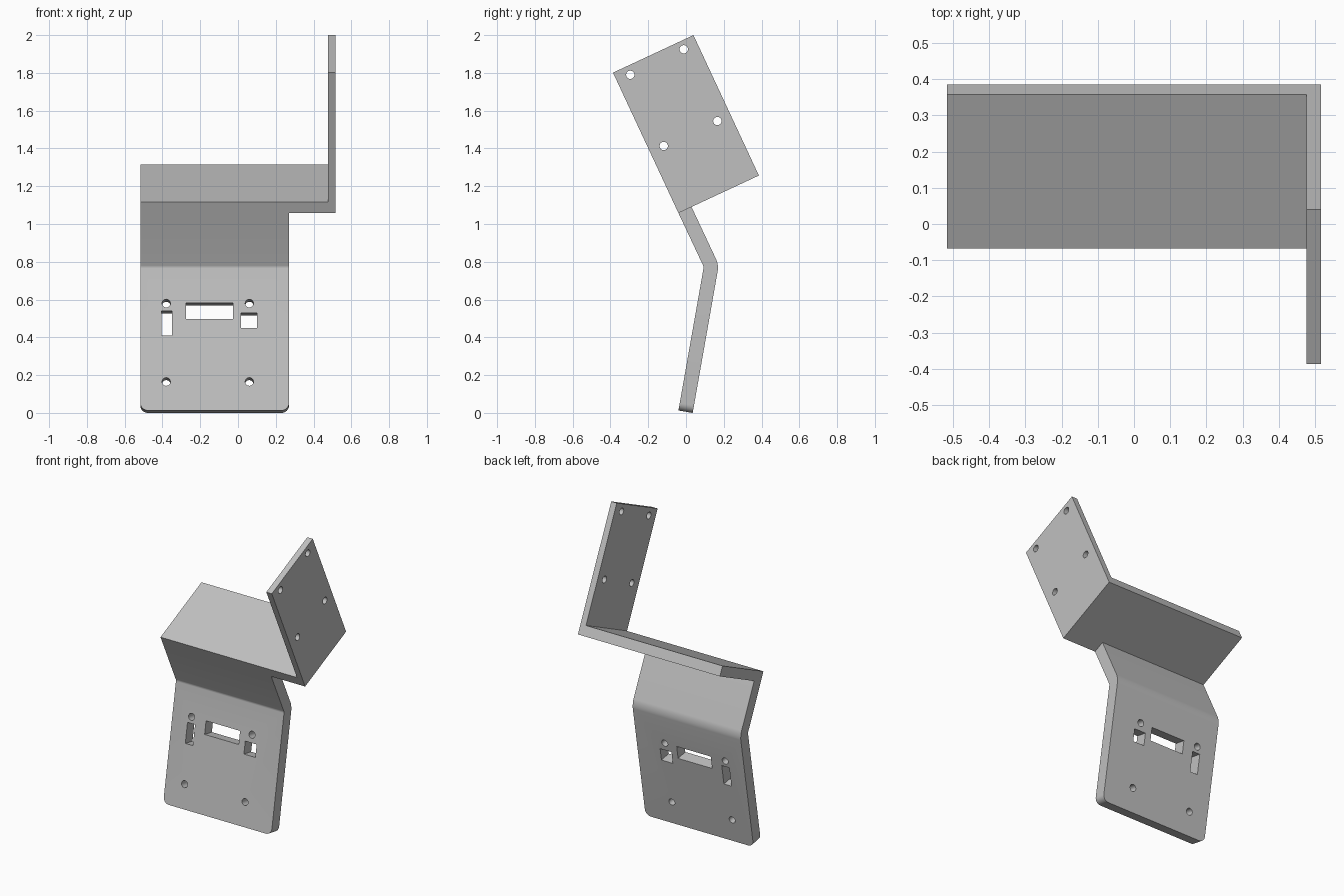
import bpy, bmesh
from math import radians, tan, cos
from mathutils import Matrix, Vector

if "Cube" in bpy.data.objects:
    bpy.data.objects.remove(bpy.data.objects["Cube"], do_unlink=True)

LEAN, TILT = radians(10), radians(25)      # lower plate lean, upper bracket tilt
LEFT, RIGHT, INNER = -0.517, 0.517, 0.477
NECK_RIGHT = 0.27
THICK, WIDTH, HEIGHT, SHELF = 0.0765, 0.47, 0.82, 0.065
FOOT = Vector((0, -0.04, 0.013))           # front bottom edge of the lower plate
ELBOW = Vector((0, 0.094, 0.773))          # inside of the bend
CORNER = Vector((0, -0.04, 1.058))         # front bottom edge of the shelf

lean = Matrix.Rotation(-LEAN, 4, 'X')
tilt = Matrix.Rotation(TILT, 4, 'X')

grey = bpy.data.materials.new("grey")
grey.use_nodes = True
colour = (0.53, 0.53, 0.53, 1)
grey.diffuse_color = colour
grey.node_tree.nodes["Principled BSDF"].inputs["Base Color"].default_value = colour


def prism(bm, points, direction):
    """Extrude a closed outline along a direction."""
    face = bm.faces.new([bm.verts.new(p) for p in points])
    moved = bmesh.ops.extrude_face_region(bm, geom=[face])["geom"]
    bmesh.ops.translate(bm, vec=direction,
                        verts=[g for g in moved if isinstance(g, bmesh.types.BMVert)])
    bmesh.ops.recalc_face_normals(bm, faces=bm.faces)


def make_object(name, bm):
    mesh = bpy.data.meshes.new(name)
    bm.to_mesh(mesh)
    bm.free()
    mesh.materials.append(grey)
    obj = bpy.data.objects.new(name, mesh)
    bpy.context.collection.objects.link(obj)
    return obj


def boolean(target, tool, operation):
    mod = target.modifiers.new(operation.lower(), 'BOOLEAN')
    mod.operation, mod.solver, mod.object = operation, 'EXACT', tool
    bpy.context.view_layer.objects.active = target
    bpy.ops.object.modifier_apply(modifier=mod.name)
    bpy.data.objects.remove(tool, do_unlink=True)


def bevel(bm, test, size, segments):
    edges = [e for e in bm.edges if test(*(v.co for v in e.verts))]
    bmesh.ops.bevel(bm, geom=edges, offset=size, offset_type='OFFSET',
                    segments=segments, profile=0.5, affect='EDGES')


# Bent plate: leaning lower panel and neck, running up to the shelf
back_lower = lean @ Vector((0, THICK, 0))
back_upper = tilt @ Vector((0, THICK, 0))
half_bend = (TILT + LEAN) / 2
mitre = Matrix.Rotation((TILT - LEAN) / 2, 4, 'X') @ Vector((0, THICK / cos(half_bend), 0))
outline = [FOOT, ELBOW, CORNER, CORNER + back_upper, ELBOW + mitre, FOOT + back_lower]
bm = bmesh.new()
prism(bm, [p + Vector((LEFT, 0, 0)) for p in outline], (NECK_RIGHT - LEFT, 0, 0))


def along_x(a, b, point):
    return (abs(a.x - b.x) > 0.5 and abs(a.z - point.z) < 0.02 and abs(a.y - point.y) < 0.02)


# rounded bend, outer then inner, and rounded bottom corners
bevel(bm, lambda a, b: along_x(a, b, ELBOW + mitre), 0.1 * tan(half_bend), 6)
bevel(bm, lambda a, b: along_x(a, b, ELBOW), 0.024 * tan(half_bend), 6)
bevel(bm, lambda a, b: max(a.z, b.z) < 0.05 and abs(a.x - b.x) < 0.01, 0.04, 8)
mount = make_object("mounting_bracket", bm)

# Shelf with the upright side plate, an L section
bm = bmesh.new()
section = [(LEFT, 0), (RIGHT, 0), (RIGHT, HEIGHT), (INNER, HEIGHT), (INNER, SHELF), (LEFT, SHELF)]
prism(bm, [CORNER + tilt @ Vector((x, 0, h)) for x, h in section],
      tilt @ Vector((0, WIDTH, 0)))
boolean(mount, make_object("shelf_and_side_plate", bm), 'UNION')

# Cutouts: screw holes and connector slots in the panel, holes in the side plate
bm = bmesh.new()


def hole(centre, turn):
    bmesh.ops.create_cone(bm, cap_ends=True, segments=24, radius1=0.022, radius2=0.022,
                          depth=0.3, matrix=Matrix.Translation(centre) @ turn)


def on_panel(x, z):
    return Vector((x, FOOT.y + (z - FOOT.z) * tan(LEAN), z))


for x in (-0.38, 0.06):
    for z in (0.165, 0.58):
        hole(on_panel(x, z), lean @ Matrix.Rotation(radians(90), 4, 'X'))
for x0, x1, z0, z1 in ((-0.405, -0.35, 0.41, 0.54), (-0.275, -0.027, 0.498, 0.582),
                       (0.017, 0.1, 0.45, 0.53)):
    size = Matrix.Diagonal((x1 - x0, 0.3, (z1 - z0) / cos(LEAN), 1))
    place = Matrix.Translation(on_panel((x0 + x1) / 2, (z0 + z1) / 2))
    bmesh.ops.create_cube(bm, size=1, matrix=place @ lean @ size)
for y, z in ((-0.295, 1.79), (-0.012, 1.925), (0.166, 1.545), (-0.118, 1.413)):
    hole(Vector((RIGHT, y, z)), Matrix.Rotation(radians(90), 4, 'Y'))
cutter = make_object("cutter", bm)
cutter.hide_render = True
boolean(mount, cutter, 'DIFFERENCE')

bpy.ops.object.select_all(action='DESELECT')
mount.select_set(True)
bpy.context.view_layer.objects.active = mount
bpy.ops.object.shade_smooth_by_angle(angle=radians(20))
